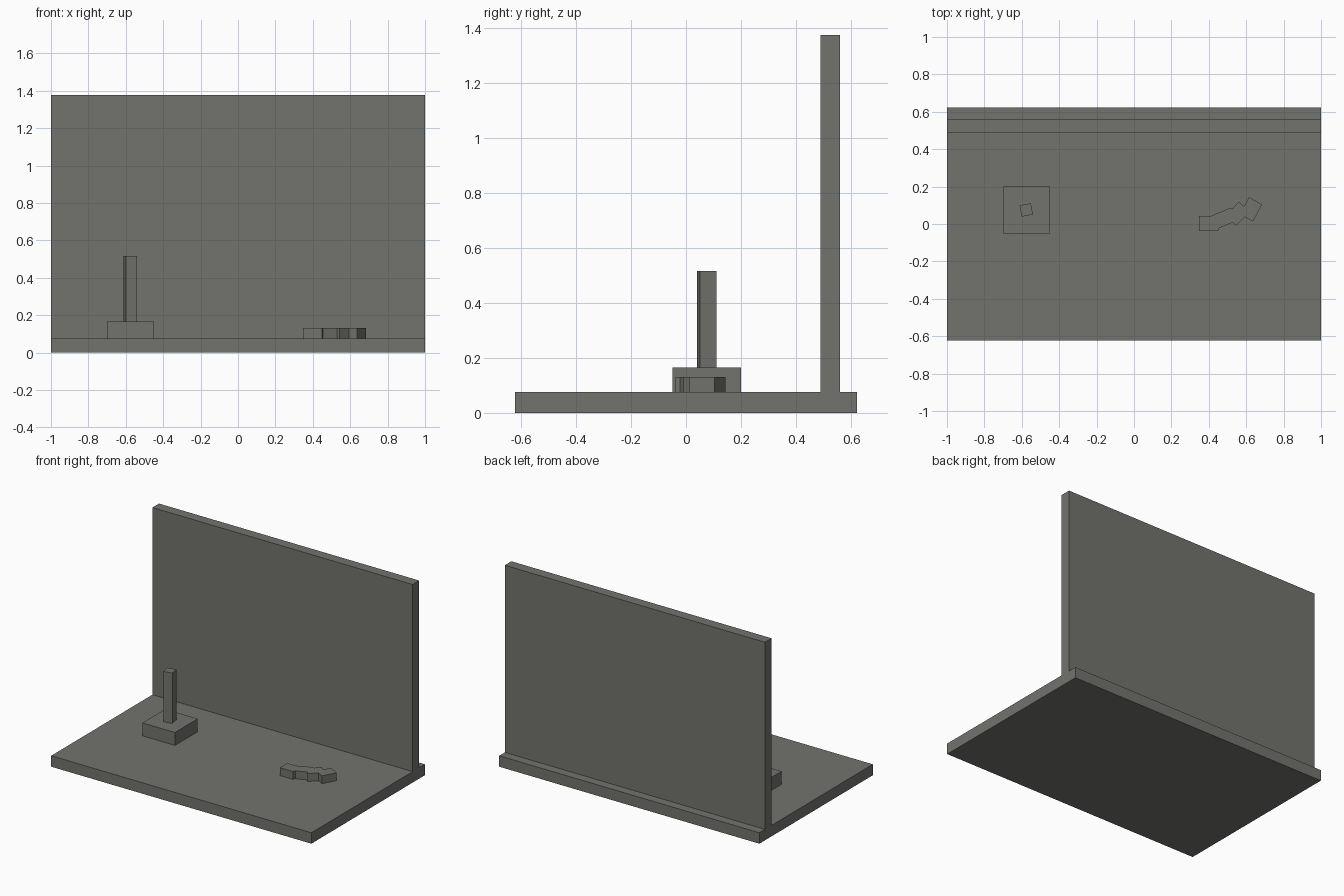
import bpy, bmesh, math

if "Cube" in bpy.data.objects:
    bpy.data.objects.remove(bpy.data.objects["Cube"])

stone = bpy.data.materials.new("warm grey")
stone.diffuse_color = (0.17, 0.17, 0.155, 1)
stone.use_nodes = True
stone.node_tree.nodes["Principled BSDF"].inputs["Base Color"].default_value = stone.diffuse_color


def prism(name, outline, z0, z1):
    """Extrude a counter-clockwise xy outline from z0 to z1."""
    bm = bmesh.new()
    face = bm.faces.new([bm.verts.new((x, y, z0)) for x, y in outline])
    ext = bmesh.ops.extrude_face_region(bm, geom=[face], use_keep_orig=True)
    for v in ext["geom"]:
        if isinstance(v, bmesh.types.BMVert):
            v.co.z = z1
    bmesh.ops.recalc_face_normals(bm, faces=bm.faces[:])
    mesh = bpy.data.meshes.new(name)
    bm.to_mesh(mesh)
    bm.free()
    mesh.materials.append(stone)
    ob = bpy.data.objects.new(name, mesh)
    bpy.context.collection.objects.link(ob)
    return ob


def rect(cx, cy, w, d, deg=0):
    c, s = math.cos(math.radians(deg)), math.sin(math.radians(deg))
    return [(cx + x * c - y * s, cy + x * s + y * c)
            for x, y in ((-w/2, -d/2), (w/2, -d/2), (w/2, d/2), (-w/2, d/2))]


# Floor slab and back wall
prism("floor_slab", rect(0, 0, 2, 1.245), 0, 0.076)
prism("back_wall", rect(0, 0.525, 2, 0.072), 0.076, 1.376)

# Plinth with slightly turned post
prism("plinth", rect(-0.575, 0.075, 0.25, 0.25), 0.076, 0.166)
prism("post", rect(-0.576, 0.075, 0.061, 0.061, 11), 0.166, 0.516)

# Low crooked block lying on the floor
crooked = [(0.348, -0.038), (0.449, -0.038), (0.455, -0.021), (0.529, 0.008),
           (0.543, -0.010), (0.594, 0.038), (0.636, 0.013), (0.684, 0.104),
           (0.615, 0.144), (0.588, 0.094), (0.561, 0.119), (0.527, 0.083),
           (0.506, 0.083), (0.412, 0.043), (0.348, 0.043)]
prism("crooked_block", crooked, 0.076, 0.131)
